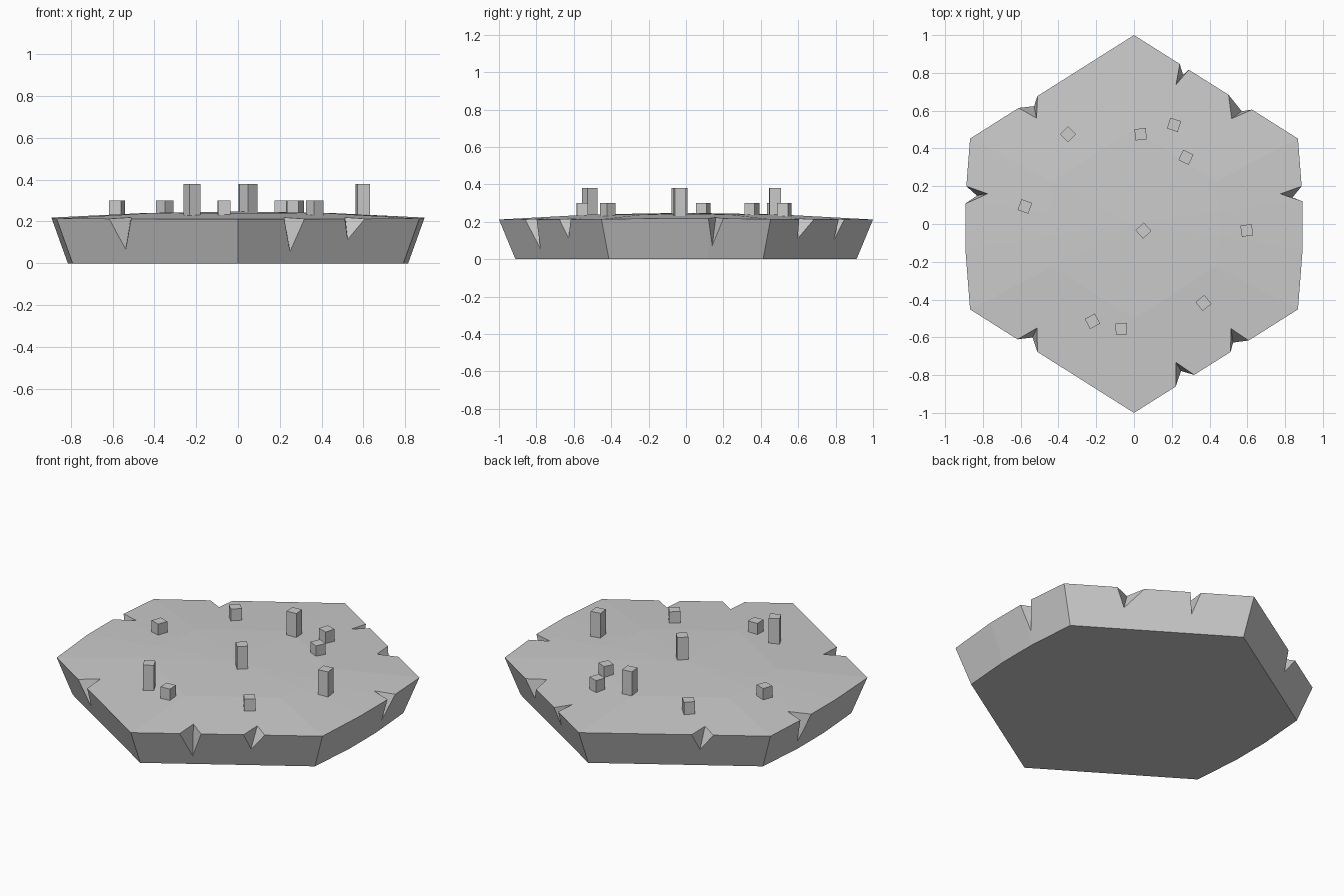
import bpy, bmesh
from math import radians
from mathutils import Vector, Matrix

if "Cube" in bpy.data.objects:
    bpy.data.objects.remove(bpy.data.objects["Cube"])


def finish(bm, name):
    bmesh.ops.recalc_face_normals(bm, faces=bm.faces)
    me = bpy.data.meshes.new(name)
    bm.to_mesh(me)
    bm.free()
    ob = bpy.data.objects.new(name, me)
    bpy.context.collection.objects.link(ob)
    return ob


def top_z(x, y):
    # gentle dome of the top surface
    return 0.248 - 0.036 * (x * x + y * y)


# Rock slab: tapered six-sided outline with slightly bowed left and right sides
half = [(0, 1), (0.868, 0.452), (0.893, 0.13), (0.893, -0.13), (0.868, -0.452)]
outline = half + [(-x, -y) for x, y in half]
bm = bmesh.new()
bottom = [bm.verts.new((x * 0.912, y * 0.912, 0)) for x, y in outline]
rings = [bottom]
for s in (1, 0.5):
    rings.append([bm.verts.new((x * s, y * s, top_z(x * s, y * s))) for x, y in outline])
n = len(outline)
for a, b in zip(rings, rings[1:]):
    for i in range(n):
        j = (i + 1) % n
        bm.faces.new((a[i], a[j], b[j], b[i]))
bm.faces.new(bottom)
centre = bm.verts.new((0, 0, top_z(0, 0)))
for i in range(n):
    bm.faces.new((rings[-1][i], rings[-1][(i + 1) % n], centre))
slab = finish(bm, "rock_slab")

# Edge notches: two rim points, inner tip, low point on the side wall
notches = [
    ((0.24, 0.845), (0.285, 0.81), (0.22, 0.735), (0.26, 0.79, 0.10)),
    ((0.495, 0.685), (0.625, 0.605), (0.513, 0.555), (0.575, 0.60, 0.10)),
    ((0.887, 0.20), (0.892, 0.12), (0.775, 0.16), (0.84, 0.14, 0.07)),
    ((0.51, -0.67), (0.605, -0.61), (0.513, -0.548), (0.525, -0.63, 0.11)),
    ((0.22, -0.855), (0.315, -0.795), (0.22, -0.73), (0.25, -0.78, 0.05)),
    ((-0.51, -0.67), (-0.61, -0.605), (-0.512, -0.548), (-0.54, -0.606, 0.05)),
    ((-0.887, 0.20), (-0.892, 0.108), (-0.775, 0.16), (-0.833, 0.15, 0.05)),
    ((-0.51, 0.67), (-0.61, 0.61), (-0.515, 0.555), (-0.53, 0.63, 0.10)),
]
bm = bmesh.new()
for left, right, tip, low in notches:
    pts = [Vector((x, y, top_z(x, y))) for x, y in (left, right, tip)] + [Vector(low)]
    mid = (pts[2] + pts[3]) / 2
    v = [bm.verts.new(mid + (p - mid) * 1.7) for p in pts]
    for i in range(4):
        bm.faces.new(v[:i] + v[i + 1:])
cutter = finish(bm, "notch_cutter")
cutter.hide_render = True
mod = slab.modifiers.new("notches", "BOOLEAN")
mod.operation = "DIFFERENCE"
mod.solver = "EXACT"
mod.object = cutter
bpy.context.view_layer.objects.active = slab
bpy.ops.object.modifier_apply(modifier=mod.name)
bpy.data.objects.remove(cutter)

# Square posts: x, y, turn in degrees, top height
posts = [
    (0.05, -0.035, 42, 0.38), (0.597, -0.034, 8, 0.38),
    (-0.22, -0.515, 28, 0.38), (0.035, 0.475, 5, 0.38),
    (-0.35, 0.475, 45, 0.30), (0.212, 0.525, -18, 0.30),
    (0.275, 0.353, -25, 0.30), (-0.578, 0.093, -20, 0.30),
    (0.368, -0.418, 38, 0.30), (-0.067, -0.555, 2, 0.30),
]
for k, (x, y, turn, top) in enumerate(posts):
    base = 0.20
    bm = bmesh.new()
    m = (Matrix.Translation((x, y, (top + base) / 2))
         @ Matrix.Rotation(radians(turn), 4, "Z")
         @ Matrix.Diagonal((0.06, 0.06, top - base, 1)))
    bmesh.ops.create_cube(bm, size=1, matrix=m)
    finish(bm, f"post_{k + 1}")
